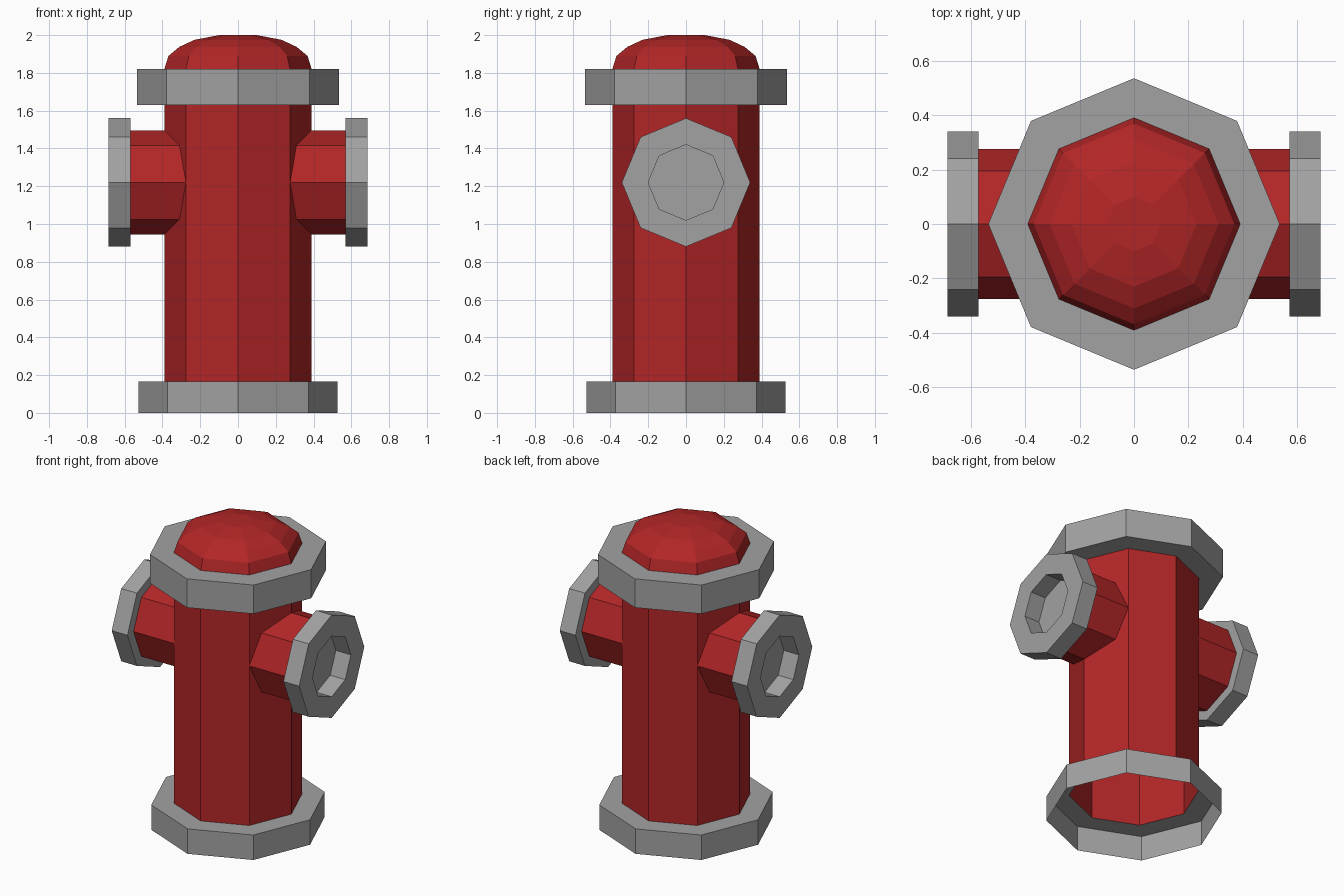
import bpy, math
from mathutils import Matrix, Vector

if "Cube" in bpy.data.objects:
    bpy.data.objects.remove(bpy.data.objects["Cube"])

SIDES = 8
BODY_R = 0.39
SLOPE = math.tan(math.pi / SIDES)  # slant of the body faces beside each outlet


def material(name, color):
    m = bpy.data.materials.new(name)
    m.diffuse_color = (*color, 1)
    m.use_nodes = True
    m.node_tree.nodes["Principled BSDF"].inputs["Base Color"].default_value = m.diffuse_color
    return m


red = material("hydrant red", (0.45, 0.019, 0.02))
grey = material("metal grey", (0.36, 0.36, 0.36))


def lathe(name, profile, mat, close_end=False, matrix=Matrix(), fit_body=False):
    """Turn a (radius, height) profile into an octagonal shell."""
    verts, faces = [], []
    for row, (r, z) in enumerate(profile):
        for j in range(SIDES):
            a = math.tau * j / SIDES
            v = Vector((r * math.cos(a), r * math.sin(a), z))
            if fit_body and row == 0:
                v.z = BODY_R - SLOPE * abs(v.y)
            verts.append(matrix @ v)
    for row in range(len(profile) - 1):
        for j in range(SIDES):
            k = (j + 1) % SIDES
            a, b = row * SIDES, (row + 1) * SIDES
            faces.append((a + j, a + k, b + k, b + j))
    if close_end:
        last = (len(profile) - 1) * SIDES
        faces.append(tuple(range(last, last + SIDES)))
    mesh = bpy.data.meshes.new(name)
    mesh.from_pydata(verts, [], faces)
    mesh.materials.append(mat)
    mesh.update()
    obj = bpy.data.objects.new(name, mesh)
    bpy.context.collection.objects.link(obj)
    return obj


# Hollow base flange, open underneath
lathe("base_flange", [(0.527, 0), (0.527, 0.165), (BODY_R, 0.165)], grey)

# Barrel
lathe("barrel", [(BODY_R, 0.165), (BODY_R, 1.63)], red)

# Collar below the dome
lathe("collar", [(BODY_R, 1.63), (0.535, 1.63), (0.535, 1.82), (BODY_R, 1.82)], grey)

# Faceted dome
lathe("dome", [(BODY_R, 1.82), (0.368, 1.89), (0.31, 1.938),
               (0.23, 1.975), (0.1, 2.0)], red, close_end=True)

# Side outlets with recessed caps
for side, sign in (("right", 1), ("left", -1)):
    place = Matrix.Translation((0, 0, 1.22)) @ Matrix.Rotation(sign * math.pi / 2, 4, 'Y')
    lathe(side + "_outlet_pipe", [(0.276, 0), (0.276, 0.57)], red,
          matrix=place, fit_body=True)
    lathe(side + "_outlet_cap", [(0.276, 0.57), (0.34, 0.57), (0.34, 0.685),
                                 (0.2, 0.685), (0.2, 0.575)], grey,
          close_end=True, matrix=place)
